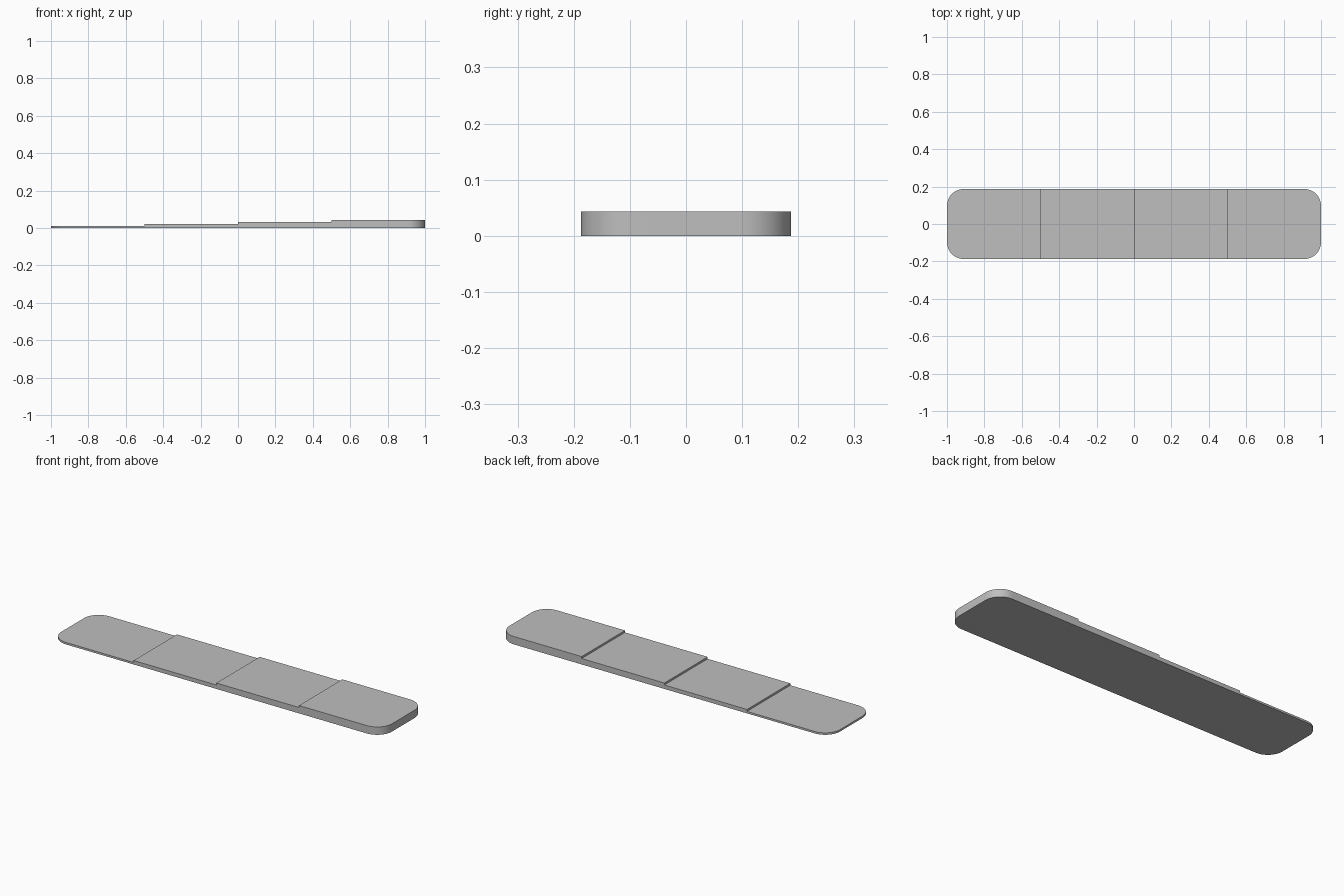
import bpy, bmesh

if "Cube" in bpy.data.objects:
    bpy.data.objects.remove(bpy.data.objects["Cube"])

STEPS, HALF_W, HEIGHT, RADIUS = 4, 0.187, 0.043, 0.09

# Stair-shaped side profile, low at -x and high at +x
profile = [(1, 0), (-1, 0)]
for i in range(STEPS):
    z = HEIGHT * (i + 1) / STEPS
    profile += [(-1 + 2 * i / STEPS, z), (-1 + 2 * (i + 1) / STEPS, z)]

# Extrude the profile across the width
bm = bmesh.new()
side = bm.faces.new([bm.verts.new((x, -HALF_W, z)) for x, z in profile])
extruded = bmesh.ops.extrude_face_region(bm, geom=[side], use_keep_orig=True)
moved = [g for g in extruded["geom"] if isinstance(g, bmesh.types.BMVert)]
bmesh.ops.translate(bm, verts=moved, vec=(0, 2 * HALF_W, 0))

# Round the four upright end corners
corners = [e for e in bm.edges
           if all(abs(abs(v.co.x) - 1) < 1e-5 for v in e.verts)
           and abs(e.verts[0].co.x - e.verts[1].co.x) < 1e-5
           and abs(e.verts[0].co.y - e.verts[1].co.y) < 1e-5]
bmesh.ops.bevel(bm, geom=corners, offset=RADIUS, offset_type='OFFSET',
                segments=16, profile=0.5, affect='EDGES', clamp_overlap=False)
bmesh.ops.recalc_face_normals(bm, faces=bm.faces[:])

mesh = bpy.data.meshes.new("stepped_strip")
bm.to_mesh(mesh)
bm.free()
strip = bpy.data.objects.new("stepped_strip", mesh)
bpy.context.collection.objects.link(strip)

# Plain grey plastic
grey = bpy.data.materials.new("grey")
grey.diffuse_color = (0.52, 0.52, 0.52, 1)
grey.use_nodes = True
grey.node_tree.nodes["Principled BSDF"].inputs["Base Color"].default_value = grey.diffuse_color
mesh.materials.append(grey)

# Smooth round corners, sharp rims and steps
bpy.context.view_layer.objects.active = strip
strip.select_set(True)
bpy.ops.object.shade_smooth_by_angle(angle=0.52)
